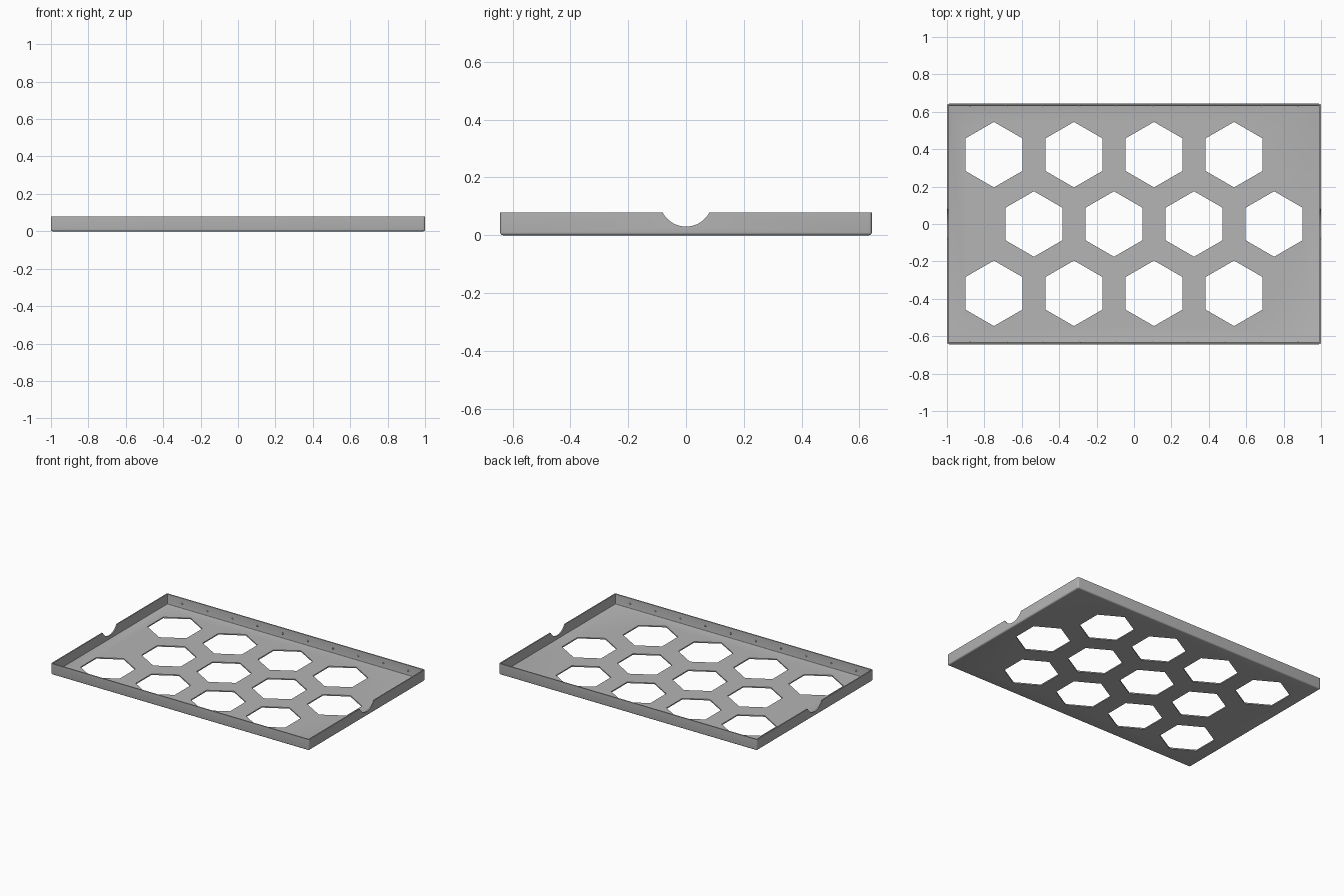
import bpy, bmesh, math
from mathutils import Matrix, Vector

LENGTH, WIDTH, HEIGHT, WALL = 2.0, 1.286, 0.078, 0.008
PITCH, HEX_RADIUS = 0.428, 0.175

if "Cube" in bpy.data.objects:
    bpy.data.objects.remove(bpy.data.objects["Cube"])

grey = bpy.data.materials.new("light_grey")
grey.use_nodes = True
colour = (0.46, 0.46, 0.46, 1)
grey.diffuse_color = colour
grey.node_tree.nodes["Principled BSDF"].inputs["Base Color"].default_value = colour


def make_object(name, bm):
    mesh = bpy.data.meshes.new(name)
    bmesh.ops.recalc_face_normals(bm, faces=bm.faces[:])
    bm.to_mesh(mesh)
    bm.free()
    mesh.materials.append(grey)
    ob = bpy.data.objects.new(name, mesh)
    bpy.context.collection.objects.link(ob)
    return ob


def add_prism(bm, sides, radius, depth, matrix):
    bmesh.ops.create_cone(bm, cap_ends=True, segments=sides, radius1=radius,
                          radius2=radius, depth=depth, matrix=matrix)


# Tray shell: open box with rounded lower and corner edges
bm = bmesh.new()
bmesh.ops.create_cube(bm, size=1, matrix=Matrix.Translation((0, 0, HEIGHT / 2))
                      @ Matrix.Diagonal((LENGTH, WIDTH, HEIGHT, 1)))
top = [f for f in bm.faces if f.normal.z > 0.9]
bmesh.ops.delete(bm, geom=top, context='FACES_ONLY')
edges = [e for e in bm.edges if not e.is_boundary]
bmesh.ops.bevel(bm, geom=edges, offset=0.01, segments=4, profile=0.5, affect='EDGES')
mesh_obj = make_object("tray", bm)
# An open shell needs its outward side fixed before thickening
floor = min(mesh_obj.data.polygons, key=lambda p: p.center.z)
if floor.normal.z > 0:
    mesh_obj.data.flip_normals()
solid = mesh_obj.modifiers.new("thickness", 'SOLIDIFY')
solid.thickness = WALL
solid.offset = -1
solid.use_even_offset = True

# Cutter: three staggered rows of hexagons and a finger notch in each end
bm = bmesh.new()
for row in (-1, 0, 1):
    shift = PITCH / 4 * (1 if row == 0 else -1)
    for i in range(4):
        x = (i - 1.5) * PITCH + shift
        y = row * PITCH * math.sqrt(3) / 2
        add_prism(bm, 6, HEX_RADIUS, 0.06, Matrix.Translation((x, y, 0)))
for side in (-1, 1):
    add_prism(bm, 64, 0.091, 0.1, Matrix.Translation((side * LENGTH / 2, 0, 0.121))
              @ Matrix.Rotation(math.pi / 2, 4, 'Y'))
cutter = make_object("opening_cutter", bm)
cutter.hide_render = True
cut = mesh_obj.modifiers.new("openings", 'BOOLEAN')
cut.operation = 'DIFFERENCE'
cut.solver = 'EXACT'
cut.object = cutter

bpy.ops.object.select_all(action='DESELECT')
bpy.context.view_layer.objects.active = mesh_obj
mesh_obj.select_set(True)
for name in ("thickness", "openings"):
    bpy.ops.object.modifier_apply(modifier=name)
bpy.data.objects.remove(cutter)
bpy.ops.object.shade_smooth_by_angle(angle=math.radians(30))

# Small snap bumps along the inside of both long walls
bm = bmesh.new()
for side in (-1, 1):
    for i in range(10):
        centre = Vector(((i - 4.5) * 0.195, side * (WIDTH / 2 - WALL), 0.04))
        bmesh.ops.create_uvsphere(bm, u_segments=12, v_segments=8, radius=0.006,
                                  matrix=Matrix.Translation(centre))
bumps = make_object("snap_bumps", bm)
bumps.data.shade_smooth()
